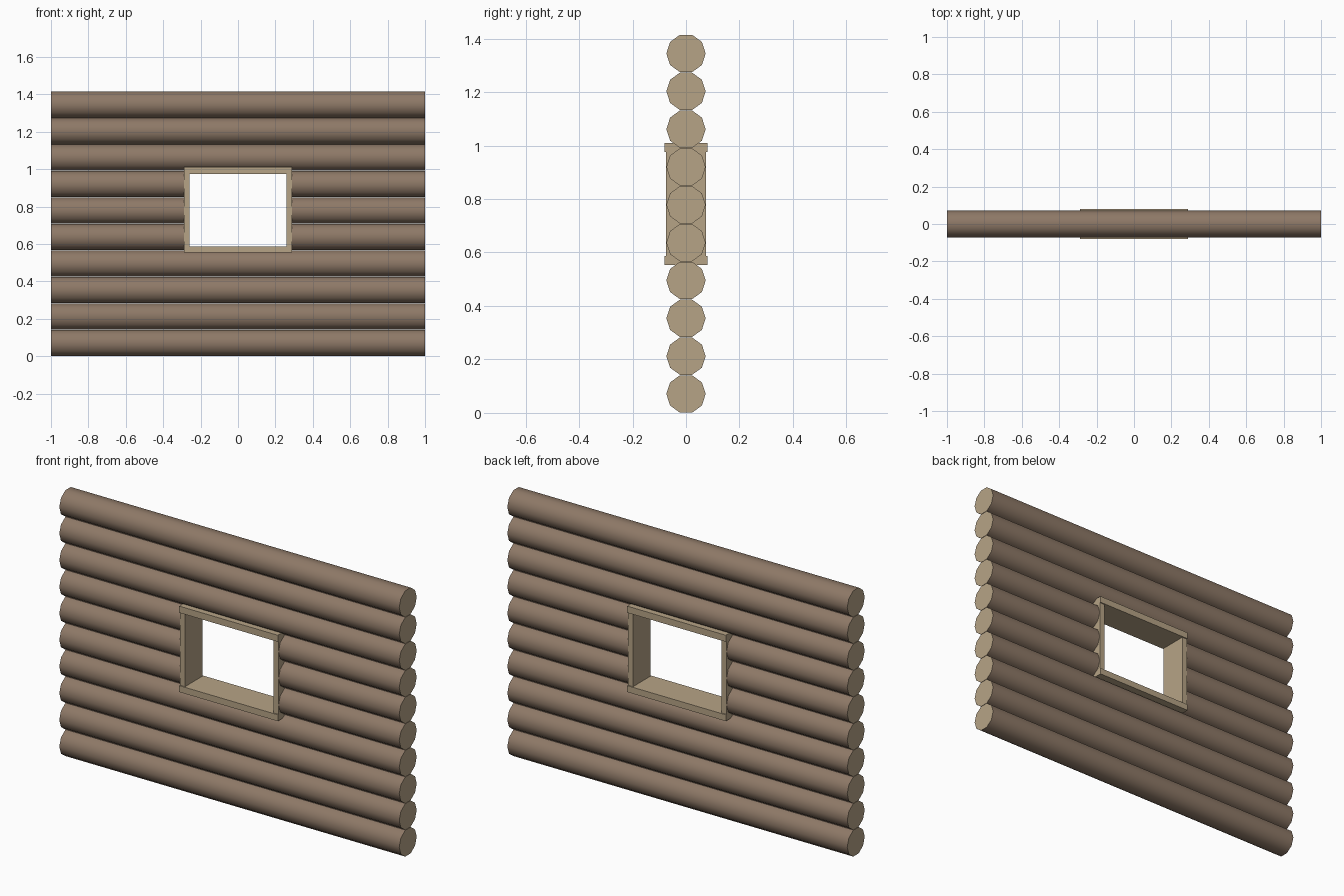
import bpy, math

if "Cube" in bpy.data.objects:
    bpy.data.objects.remove(bpy.data.objects["Cube"])

def material(name, rgb):
    m = bpy.data.materials.new(name)
    m.diffuse_color = (*rgb, 1)
    m.use_nodes = True
    m.node_tree.nodes["Principled BSDF"].inputs["Base Color"].default_value = m.diffuse_color
    return m

bark = material("bark", (0.27, 0.19, 0.135))
wood = material("cut_wood", (0.47, 0.37, 0.24))

PITCH, SIDES, Y0 = 0.1415, 10, 0.0
RADIUS = 0.0735

def log(name, x0, x1, z):
    # ten-sided trunk lying along x, flat top and bottom
    verts = [(x, Y0 + RADIUS * math.cos(math.tau * i / SIDES),
              z + RADIUS * math.sin(math.tau * i / SIDES))
             for x in (x0, x1) for i in range(SIDES)]
    faces = [(i, (i + 1) % SIDES, (i + 1) % SIDES + SIDES, i + SIDES)[::-1]
             for i in range(SIDES)]
    faces = [f[::-1] for f in faces]
    faces += [tuple(range(SIDES))[::-1], tuple(range(SIDES, 2 * SIDES))]
    me = bpy.data.meshes.new(name)
    me.from_pydata(verts, [], faces)
    me.materials.append(bark)
    me.materials.append(wood)
    for p in me.polygons:
        p.material_index = 1 if abs(p.normal.x) > 0.9 else 0
    # make all faces point outwards
    for p in me.polygons:
        if p.material_index == 0:
            c = p.center
            if p.normal.y * (c.y - Y0) + p.normal.z * (c.z - z) < 0:
                p.flip()
        elif p.normal.x * (p.center.x - (x0 + x1) / 2) < 0:
            p.flip()
    ob = bpy.data.objects.new(name, me)
    bpy.context.collection.objects.link(ob)
    bpy.ops.object.select_all(action='DESELECT')
    ob.select_set(True)
    bpy.context.view_layer.objects.active = ob
    bpy.ops.object.shade_smooth_by_angle(angle=math.radians(40))

def board(name, x, y, z):
    # box from min/max pairs
    bpy.ops.mesh.primitive_cube_add(
        size=1, location=[sum(r) / 2 for r in (x, y, z)])
    ob = bpy.context.object
    ob.name = name
    ob.scale = [r[1] - r[0] for r in (x, y, z)]
    bpy.ops.object.transform_apply(location=False, rotation=False, scale=True)
    ob.data.materials.append(wood)

# stacked logs, three courses split by the window
for n in range(10):
    z = PITCH * (n + 0.5)
    if n in (4, 5, 6):
        log(f"log_{n}_left", -1, -0.28, z)
        log(f"log_{n}_right", 0.28, 1, z)
    else:
        log(f"log_{n}", -1, 1, z)

# window frame
board("window_sill", (-0.29, 0.29), (-0.08, 0.08), (0.553, 0.587))
board("window_head", (-0.29, 0.29), (-0.08, 0.08), (0.975, 1.01))
for side, s in (("left", -1), ("right", 1)):
    board(f"window_jamb_{side}", sorted((s * 0.26, s * 0.29)),
          (-0.074, 0.074), (0.587, 0.975))
